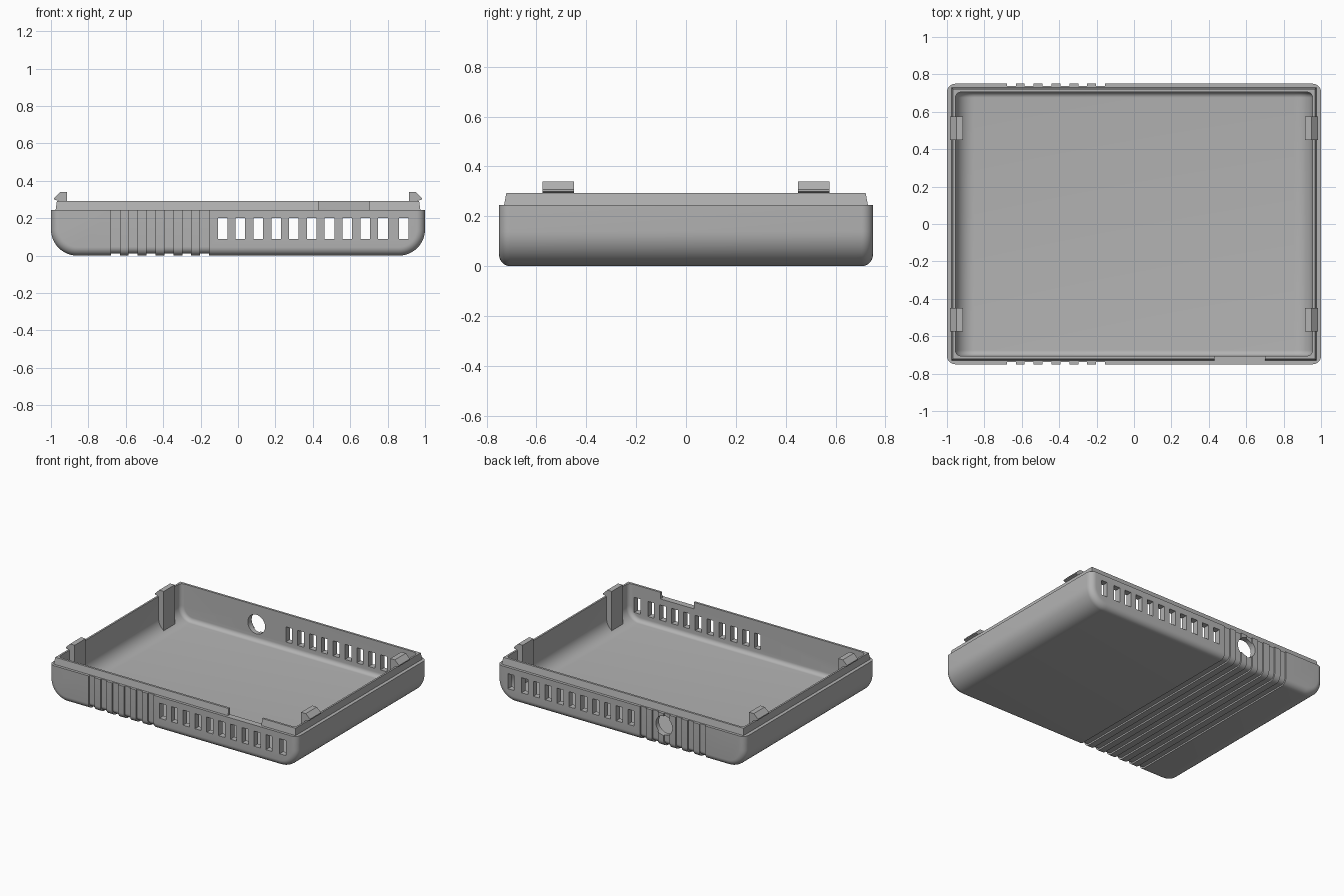
import bpy, bmesh, math

if "Cube" in bpy.data.objects:
    bpy.data.objects.remove(bpy.data.objects["Cube"])

gray = bpy.data.materials.new("plain gray plastic")
gray.diffuse_color = (0.45, 0.45, 0.45, 1)
gray.use_nodes = True
gray.node_tree.nodes["Principled BSDF"].inputs["Base Color"].default_value = gray.diffuse_color


def make(name, rings):
    """Loft equal-length closed rings into a capped solid."""
    bm = bmesh.new()
    rows = [[bm.verts.new(p) for p in ring] for ring in rings]
    n = len(rows[0])
    for a, b in zip(rows, rows[1:]):
        for i in range(n):
            j = (i + 1) % n
            bm.faces.new((a[i], a[j], b[j], b[i]))
    bm.faces.new(rows[0])
    bm.faces.new(rows[-1])
    bmesh.ops.recalc_face_normals(bm, faces=bm.faces)
    me = bpy.data.meshes.new(name)
    bm.to_mesh(me)
    bm.free()
    ob = bpy.data.objects.new(name, me)
    ob.data.materials.append(gray)
    bpy.context.collection.objects.link(ob)
    return ob


def box(name, x0, x1, y0, y1, z0, z1):
    return make(name, [[(x0, y0, z), (x1, y0, z), (x1, y1, z), (x0, y1, z)] for z in (z0, z1)])


def u_profile(h, z0, z1, r, steps=12):
    """Upright section with two rounded lower corners."""
    pts = [(-h, z1)]
    for cx, start in ((-h + r, math.pi), (h - r, 1.5 * math.pi)):
        for i in range(steps + 1):
            a = start + i / steps * math.pi / 2
            pts.append((cx + r * math.cos(a), z0 + r + r * math.sin(a)))
    return pts + [(h, z1)]


def tub(name, hx, hy, z0, z1, big, small, steps=8):
    """Section swept along y, with its end edges rounded by the small radius."""
    ends = []
    for i in range(steps + 1):
        t = i / steps * math.pi / 2
        ends.append((hy - small + small * math.cos(t), small * (1 - math.sin(t))))
    layers = [(-y, d) for y, d in ends] + [(y, d) for y, d in reversed(ends)]
    return make(name, [[(x, y, z) for x, z in u_profile(hx - d, z0 + d, z1, big - d)]
                       for y, d in layers])


def boolean(ob, other, op):
    m = ob.modifiers.new(op, 'BOOLEAN')
    m.operation, m.solver, m.object = op, 'EXACT', other
    bpy.context.view_layer.objects.active = ob
    bpy.ops.object.modifier_apply(modifier=m.name)
    bpy.data.objects.remove(other)


# Outer shell with the tapered lip on top
shell = tub("case_shell", 1, 0.75, 0, 0.245, 0.14, 0.045)
lip = make("lip", [[(-x, -y, z), (x, -y, z), (x, y, z), (-x, y, z)]
                   for x, y, z in ((0.975, 0.73, 0.2), (0.975, 0.73, 0.245), (0.968, 0.721, 0.293))])
boolean(shell, lip, 'UNION')

# Hollow inside
boolean(shell, tub("cavity", 0.955, 0.705, 0.035, 0.5, 0.1, 0.03), 'DIFFERENCE')

# Grip grooves wrapping the front, bottom and back
section = u_profile(0.739, 0.011, 0.27, 0.036)
outline = section + [(0.9, 0.27), (0.9, -0.1), (-0.9, -0.1), (-0.9, 0.27)]
for i in range(6):
    x = -0.68 + 0.0955 * i
    groove = make("groove", [[(gx, y, z) for y, z in outline] for gx in (x, x + 0.048)])
    boolean(shell, groove, 'DIFFERENCE')

# Vent slots through both long walls
for x in [-0.108 + 0.0953 * i for i in range(10)] + [0.86]:
    boolean(shell, box("vent", x, x + 0.051, -1, 1, 0.09, 0.2), 'DIFFERENCE')

# Notch in the front lip
boolean(shell, box("notch", 0.43, 0.70, -1, -0.6, 0.245, 0.4), 'DIFFERENCE')

# Round cable hole in the back wall
ring = [(-0.345 + 0.07 * math.cos(a * math.pi / 16), 0.155 + 0.07 * math.sin(a * math.pi / 16))
        for a in range(32)]
boolean(shell, make("hole", [[(x, y, z) for x, z in ring] for y in (0.6, 0.9)]), 'DIFFERENCE')

bpy.ops.object.select_all(action='DESELECT')
shell.select_set(True)
bpy.context.view_layer.objects.active = shell
bpy.ops.object.shade_smooth_by_angle(angle=math.radians(30))

# Snap clips standing against the short walls
clip = [(0.913, 0.05), (0.913, 0.34), (0.95, 0.34), (0.983, 0.308), (0.983, 0.3), (0.96, 0.293), (0.96, 0.05)]
for sx, side in ((-1, "left"), (1, "right")):
    for y, end in ((-0.576, "front"), (0.449, "back")):
        make(f"snap_clip_{side}_{end}", [[(sx * x, cy, z) for x, z in clip] for cy in (y, y + 0.127)])
